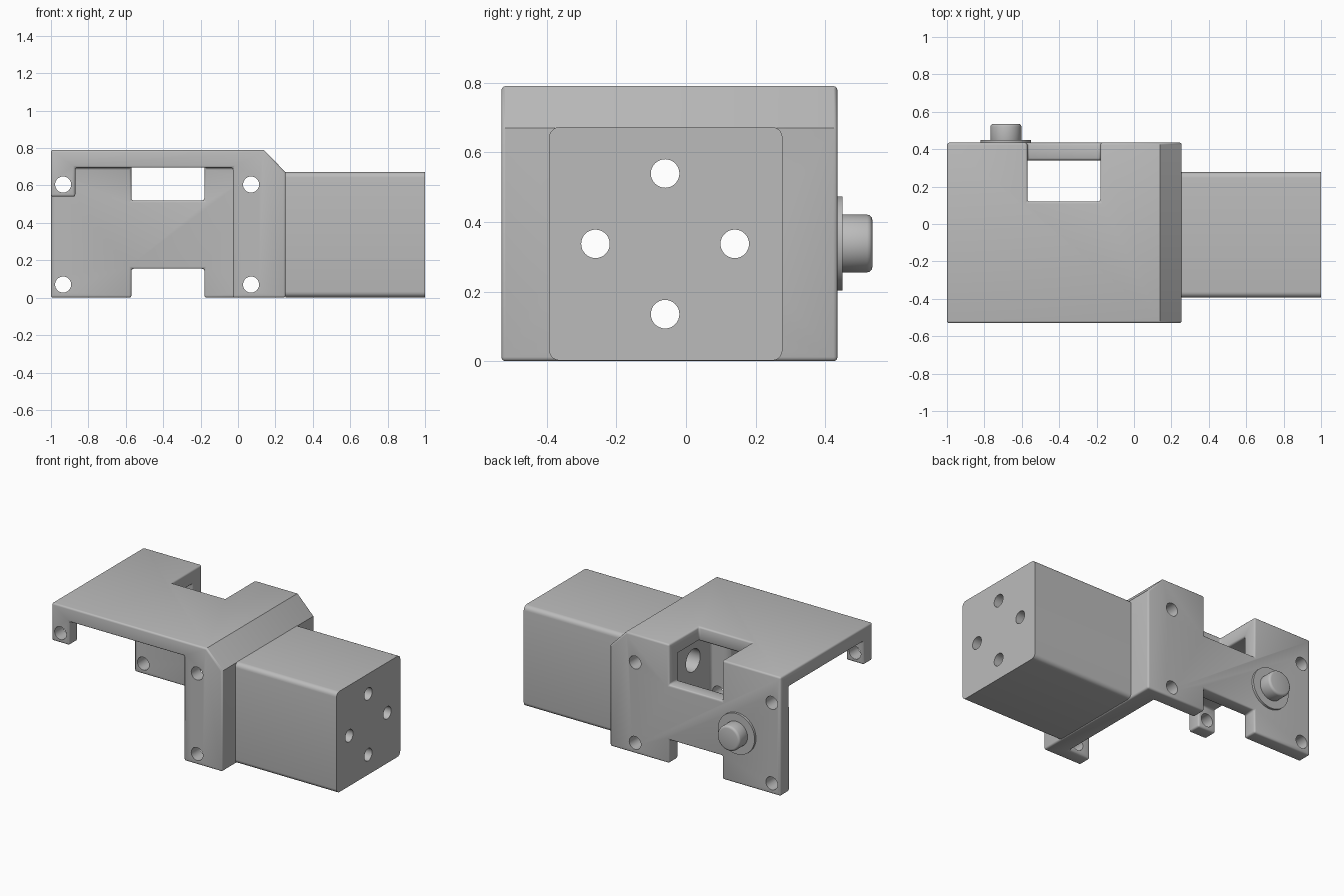
import bpy, bmesh, math
from mathutils import Matrix, Vector

old = bpy.data.objects.get("Cube")
if old:
    bpy.data.objects.remove(old, do_unlink=True)

grey = bpy.data.materials.new("plain_grey")
grey.use_nodes = True
colour = (0.5, 0.5, 0.5, 1)
grey.diffuse_color = colour
grey.node_tree.nodes["Principled BSDF"].inputs["Base Color"].default_value = colour


def make_object(name, bm):
    bmesh.ops.recalc_face_normals(bm, faces=bm.faces)
    mesh = bpy.data.meshes.new(name)
    bm.to_mesh(mesh)
    bm.free()
    mesh.materials.append(grey)
    ob = bpy.data.objects.new(name, mesh)
    bpy.context.collection.objects.link(ob)
    return ob


def box(name, low, high):
    low, high = Vector(low), Vector(high)
    bm = bmesh.new()
    place = Matrix.Translation((low + high) / 2) @ Matrix.Diagonal((high - low).to_4d())
    bmesh.ops.create_cube(bm, size=1, matrix=place)
    return make_object(name, bm)


def cylinder(name, centre, radius, length, axis, sides=32):
    turn = Matrix.Rotation(math.pi / 2, 4, "Y" if axis == "X" else "X")
    bm = bmesh.new()
    bmesh.ops.create_cone(bm, cap_ends=True, segments=sides, radius1=radius, radius2=radius,
                          depth=length, matrix=Matrix.Translation(centre) @ turn)
    return make_object(name, bm)


def prism(name, outline, y0, y1):
    # Side outline in x and z, extruded along y
    bm = bmesh.new()
    face = bm.faces.new([bm.verts.new((x, y0, z)) for x, z in outline])
    extruded = bmesh.ops.extrude_face_region(bm, geom=[face])["geom"]
    moved = [v for v in extruded if isinstance(v, bmesh.types.BMVert)]
    bmesh.ops.translate(bm, verts=moved, vec=(0, y1 - y0, 0))
    return make_object(name, bm)


def apply(ob, mod):
    bpy.context.view_layer.objects.active = ob
    bpy.ops.object.modifier_apply(modifier=mod.name)


def cut(ob, cutter):
    mod = ob.modifiers.new("cut", "BOOLEAN")
    mod.operation, mod.solver, mod.object = "DIFFERENCE", "EXACT", cutter
    apply(ob, mod)
    bpy.data.objects.remove(cutter, do_unlink=True)


def fillet(ob, width, segments=3):
    mod = ob.modifiers.new("fillet", "BEVEL")
    mod.width, mod.segments = width, segments
    mod.limit_method, mod.angle_limit = "ANGLE", math.radians(50)
    apply(ob, mod)


def smooth(ob):
    bpy.ops.object.select_all(action="DESELECT")
    ob.select_set(True)
    bpy.context.view_layer.objects.active = ob
    bpy.ops.object.shade_smooth_by_angle(angle=math.radians(35))


FRONT, BACK, END = -0.53, 0.435, 0.255

# Bracket: chamfered shell, opened underneath, at the left end and at the front
bracket = prism("bracket", [(-1, 0), (END, 0), (END, 0.67), (0.138, 0.79), (-1, 0.79)], FRONT, BACK)
cut(bracket, box("cavity", (-1.2, -0.44, -0.2), (0.13, 0.34, 0.695)))
front_opening = [(-1.2, -0.2), (-0.027, -0.2), (-0.027, 0.695), (-0.87, 0.695),
                 (-0.87, 0.54), (-1.2, 0.54)]
cut(bracket, prism("front_opening", front_opening, -0.7, -0.4))

# Notches in the roof and back wall
cut(bracket, box("roof_notch", (-0.57, 0.12, 0.52), (-0.18, 0.7, 1)))
cut(bracket, box("lower_notch", (-0.57, 0.25, -0.2), (-0.18, 0.7, 0.155)))
fillet(bracket, 0.012)

# Fixing holes through front and back walls
for x in (-0.935, 0.07):
    for z in (0.07, 0.605):
        cut(bracket, cylinder("fixing_hole", (x, 0, z), 0.043, 2, "Y"))

# Motor body with a ring of four holes that continue, wider, through the end wall
motor = box("motor_body", (END, -0.393, 0.002), (1, 0.277, 0.672))
bm = bmesh.new()
bm.from_mesh(motor.data)
long_edges = [e for e in bm.edges if abs(e.verts[0].co.x - e.verts[1].co.x) > 0.1]
bmesh.ops.bevel(bm, geom=long_edges, offset=0.03, segments=5, profile=0.5, affect="EDGES")
bm.to_mesh(motor.data)
bm.free()
for i in range(4):
    a = i * math.pi / 2
    y, z = -0.06 + 0.2 * math.cos(a), 0.337 + 0.202 * math.sin(a)
    cut(motor, cylinder("motor_hole", (0.6, y, z), 0.041, 2, "X"))
    cut(bracket, cylinder("end_wall_hole", (0.2, y, z), 0.075, 0.3, "X"))

# Round knob and its washer on the back wall
washer = cylinder("knob_washer", (-0.685, BACK + 0.005, 0.338), 0.135, 0.02, "Y", 48)
knob = cylinder("knob", (-0.685, BACK + 0.05, 0.338), 0.083, 0.1, "Y", 48)
fillet(knob, 0.015)

for part in (bracket, motor, washer, knob):
    smooth(part)
